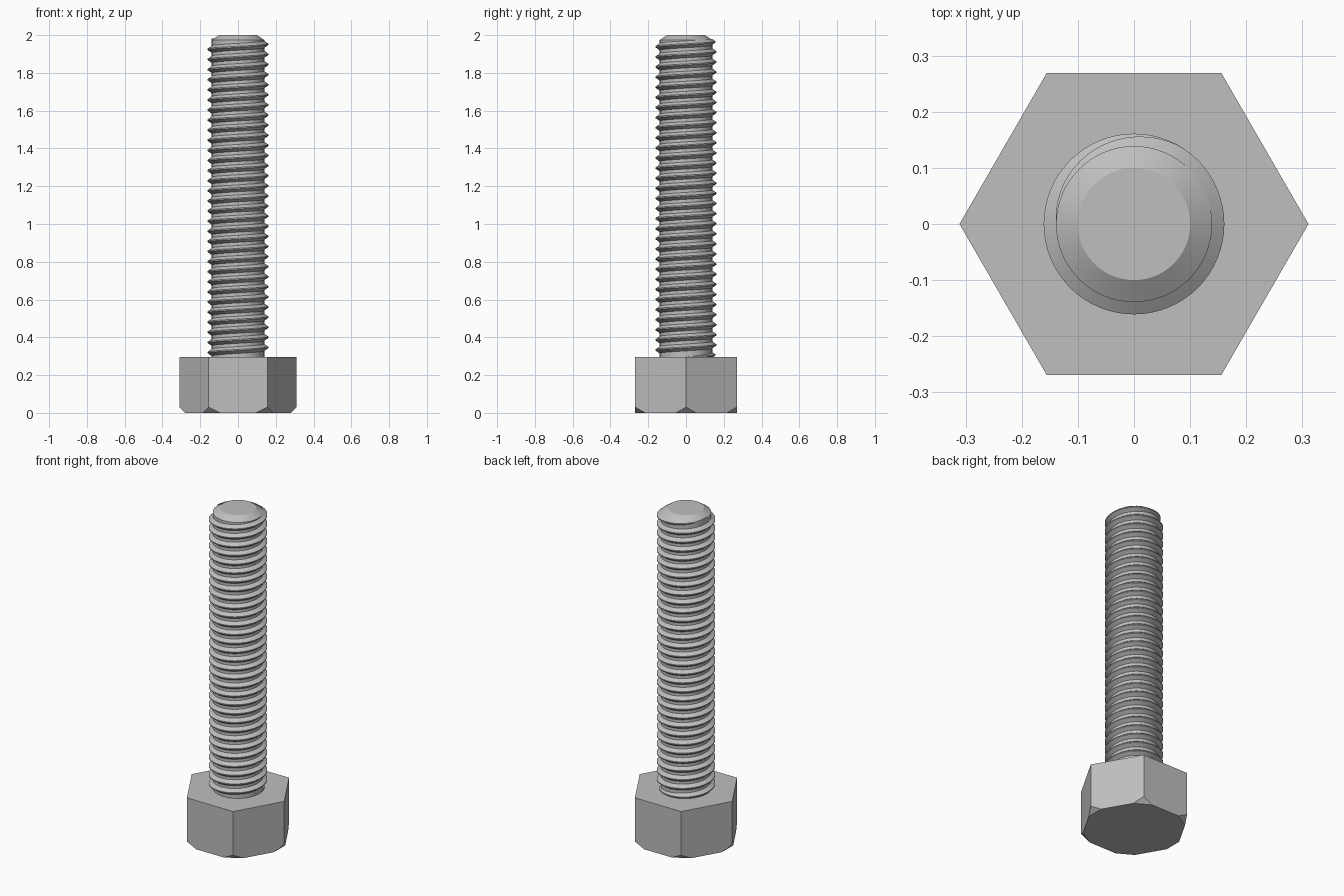
import bpy, bmesh
from math import cos, sin, pi, tau
from mathutils import Vector

cube = bpy.data.objects.get("Cube")
if cube:
    bpy.data.objects.remove(cube, do_unlink=True)

HEAD_R, HEAD_TOP = 0.311, 0.296      # corner radius and height of the head
CORE_R, CREST_R = 0.139, 0.161       # thread root and crest
PITCH, TURNS, SEGS = 0.0535, 31.5, 64
START_Z = 0.293

steel = bpy.data.materials.new("grey steel")
colour = (0.52, 0.52, 0.52, 1)
steel.diffuse_color = colour
steel.use_nodes = True
steel.node_tree.nodes["Principled BSDF"].inputs["Base Color"].default_value = colour


def finish(bm, name, smooth=True):
    bmesh.ops.recalc_face_normals(bm, faces=bm.faces)
    mesh = bpy.data.meshes.new(name)
    bm.to_mesh(mesh)
    bm.free()
    mesh.materials.append(steel)
    obj = bpy.data.objects.new(name, mesh)
    bpy.context.collection.objects.link(obj)
    if smooth:
        bpy.ops.object.select_all(action='DESELECT')
        obj.select_set(True)
        bpy.context.view_layer.objects.active = obj
        bpy.ops.object.shade_smooth_by_angle(angle=pi / 6)
    return obj


def ring(bm, radius, z, count):
    return [bm.verts.new((radius * cos(tau * i / count), radius * sin(tau * i / count), z))
            for i in range(count)]


def stack(bm, profile, count):
    """Closed solid from (radius, height) rings."""
    rings = [ring(bm, r, z, count) for r, z in profile]
    for low, high in zip(rings, rings[1:]):
        for i in range(count):
            j = (i + 1) % count
            bm.faces.new((low[i], low[j], high[j], high[i]))
    bm.faces.new(rings[0][::-1])
    bm.faces.new(rings[-1])


# Hexagonal head with its lower corners cut off
bm = bmesh.new()
stack(bm, [(HEAD_R, 0), (HEAD_R, HEAD_TOP)], 6)
for k in range(6):
    a = tau * k / 6
    point = Vector((0.28 * cos(a), 0.28 * sin(a), 0))
    normal = Vector((cos(a), sin(a), -1)).normalized()
    bmesh.ops.bisect_plane(bm, geom=bm.verts[:] + bm.edges[:] + bm.faces[:],
                           plane_co=point, plane_no=normal, clear_outer=True)
    bmesh.ops.holes_fill(bm, edges=[e for e in bm.edges if e.is_boundary], sides=0)
finish(bm, "hex_head", smooth=False)

# Core of the shaft with a chamfered tip
bm = bmesh.new()
stack(bm, [(CORE_R, 0.25), (CORE_R, 1.974), (0.1, 2.0)], 96)
finish(bm, "shaft_core")

# Right-handed thread ridge that fades out at both ends
bm = bmesh.new()
steps = int(TURNS * SEGS)
fade_steps = SEGS / 3
previous = None
for i in range(steps + 1):
    a = tau * i / SEGS
    z = START_Z + PITCH * i / SEGS
    fade = min(1, i / fade_steps, (steps - i) / fade_steps)
    crest = CORE_R + (CREST_R - CORE_R) * fade
    foot = 0.003 + 0.016 * fade
    inner = CORE_R - 0.001
    section = [(inner, -foot), (crest, -0.003), (crest, 0.003), (inner, foot)]
    current = [bm.verts.new((r * cos(a), r * sin(a), z + dz)) for r, dz in section]
    if previous:
        for k in range(4):
            n = (k + 1) % 4
            bm.faces.new((previous[k], current[k], current[n], previous[n]))
    else:
        bm.faces.new(current)
    previous = current
bm.faces.new(previous[::-1])
finish(bm, "screw_thread")
